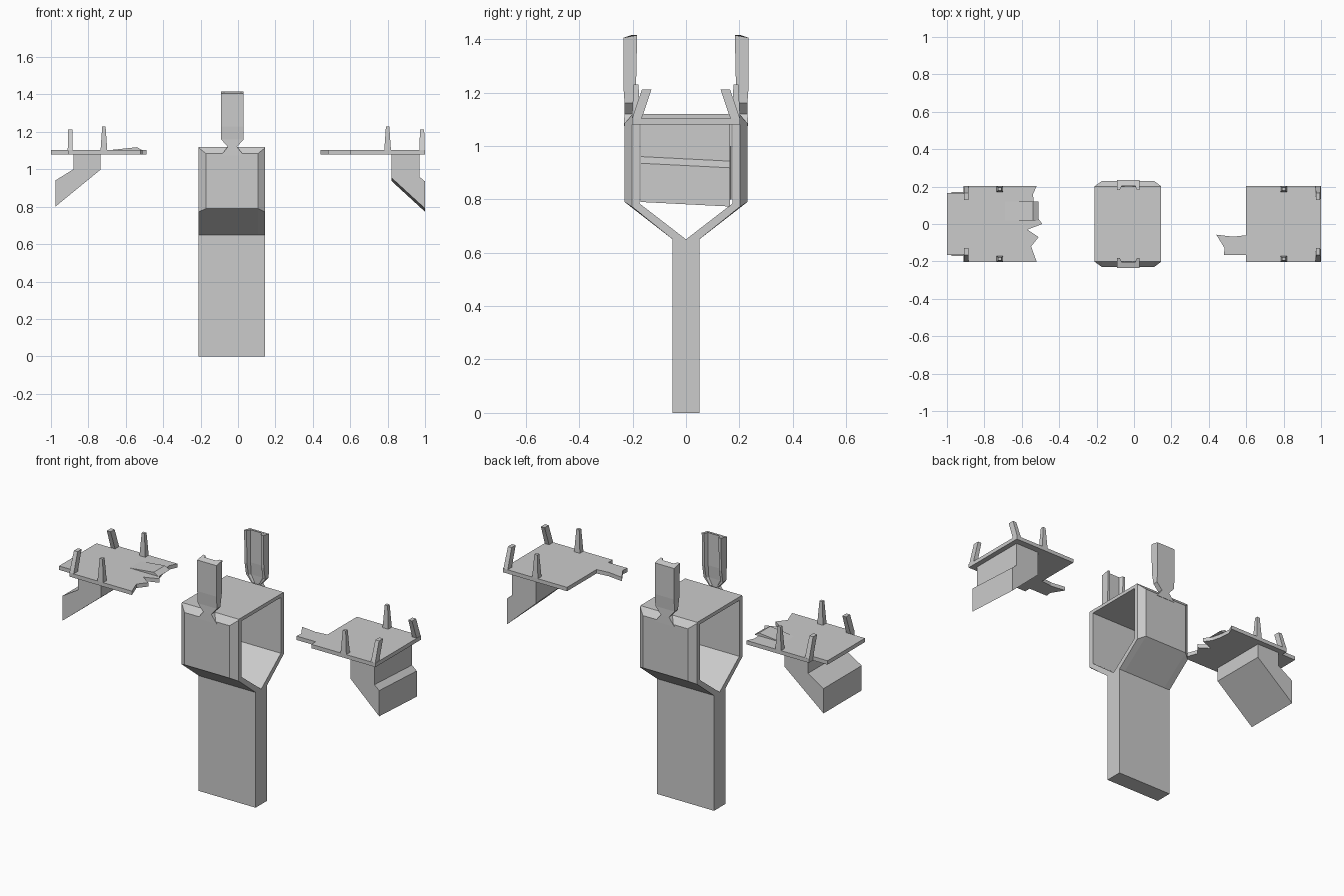
import bpy, bmesh

if "Cube" in bpy.data.objects:
    bpy.data.objects.remove(bpy.data.objects["Cube"])


def loft(name, sections, skip=(), mirror=False):
    """Join equal-length closed loops with quads and cap both ends."""
    bm = bmesh.new()
    rings = [[bm.verts.new(p) for p in s] for s in sections]
    n = len(rings[0])
    for a, b in zip(rings, rings[1:]):
        for i in range(n):
            if i not in skip:
                j = (i + 1) % n
                bm.faces.new((a[i], a[j], b[j], b[i]))
    bm.faces.new(rings[0])
    bm.faces.new(rings[-1])
    bmesh.ops.recalc_face_normals(bm, faces=bm.faces)
    mesh = bpy.data.meshes.new(name)
    bm.to_mesh(mesh)
    bm.free()
    ob = bpy.data.objects.new(name, mesh)
    bpy.context.collection.objects.link(ob)
    if mirror:
        m = ob.modifiers.new("mirror", 'MIRROR')
        m.use_axis = (False, True, False)
        m.use_clip = True
    return ob


def rect(x, y, z, hx, hy):
    return [(x - hx, y - hy, z), (x + hx, y - hy, z),
            (x + hx, y + hy, z), (x - hx, y + hy, z)]


def slab(name, outline, z0, z1):
    return loft(name, [[(x, y, z) for x, y in outline] for z in (z0, z1)])


def side_prism(name, profile, y0, y1, drop=0):
    back = [(x, y1, z - (drop if z < 1 else 0)) for x, z in profile]
    return loft(name, [[(x, y0, z) for x, z in profile], back])


# Hollow pylon: half profile swept along x, chamfered at both ends, mirrored
inner = [(0, 1.12), (0, 1.1), (.175, 1.1), (.175, .785), (0, .65)]
edge = [(0, 0), (.05, 0), (.05, .65), (.202, .772), (.202, 1.115), (.2, 1.12)] + inner
middle = [(0, 0), (.05, 0), (.05, .65), (.23, .79), (.23, 1.085), (.2, 1.12)] + inner
loft("pylon", [[(x, y, z) for y, z in p] for x, p in
               ((-.21, edge), (-.172, middle), (.108, middle), (.145, edge))],
     skip=(6, 10), mirror=True)

# Upright fingers: pinched waist, shallow channel on the inside
rows = []
for z, w, yo, yi in ((1.075, .06, .232, .205), (1.12, .025, .231, .2),
                     (1.16, .06, .23, .2), (1.23, .06, .235, .187),
                     (1.405, .06, .235, .183)):
    ym = yi + (yo - yi) * .4
    pts = [(-w, yo), (w, yo), (w, yi), (w * .75, yi), (w * .6, ym),
           (-w * .6, ym), (-w * .75, yi), (-w, yi)]
    top = .01 if z > 1.4 else 0
    rows.append([(x - .03, y, z + (top if y < yo else 0)) for x, y in pts])
loft("finger", rows, mirror=True)

# Broken road decks
slab("left_deck", [(-1, .167), (-1, -.167), (-.91, -.167), (-.91, -.203),
                   (-.52, -.203), (-.55, -.12), (-.51, -.07), (-.57, -.03),
                   (-.49, 0), (-.52, .04), (-.535, .1), (-.54, .16),
                   (-.52, .203), (-.91, .203), (-.91, .167)], 1.08, 1.102)
slab("right_deck", [(1, -.203), (1, .203), (.6, .203), (.6, -.06), (.53, -.068),
                    (.44, -.057), (.485, -.13), (.48, -.165), (.6, -.165),
                    (.6, -.203)], 1.08, 1.102)
side_prism("buckled_surface", [(-.7, 1.101), (-.54, 1.118), (-.51, 1.101)], .02, .12)

# Slanted supports under the decks
side_prism("left_support", [(-.88, 1.085), (-.88, 1), (-.977, .94), (-.977, .8),
                            (-.735, .998), (-.735, 1.085)], -.17, .17)
side_prism("right_support", [(.82, 1.085), (.82, .955), (1, .79), (1, .935),
                             (.97, .96), (.97, 1.085)], -.17, .165, drop=.017)

# Deck posts: tapered uprights and inward-leaning rails
for side, xu, xl in (("left", -.717, -.897), ("right", .8, .984)):
    loft(side + "_post", [rect(xu, .187, 1.1, .018, .016),
                          rect(xu, .187, 1.23, .009, .009)], mirror=True)
    loft(side + "_leaning_post", [rect(xl, .185, 1.1, .0135, .018),
                                  rect(xl, .147, 1.212, .0115, .018)], mirror=True)
